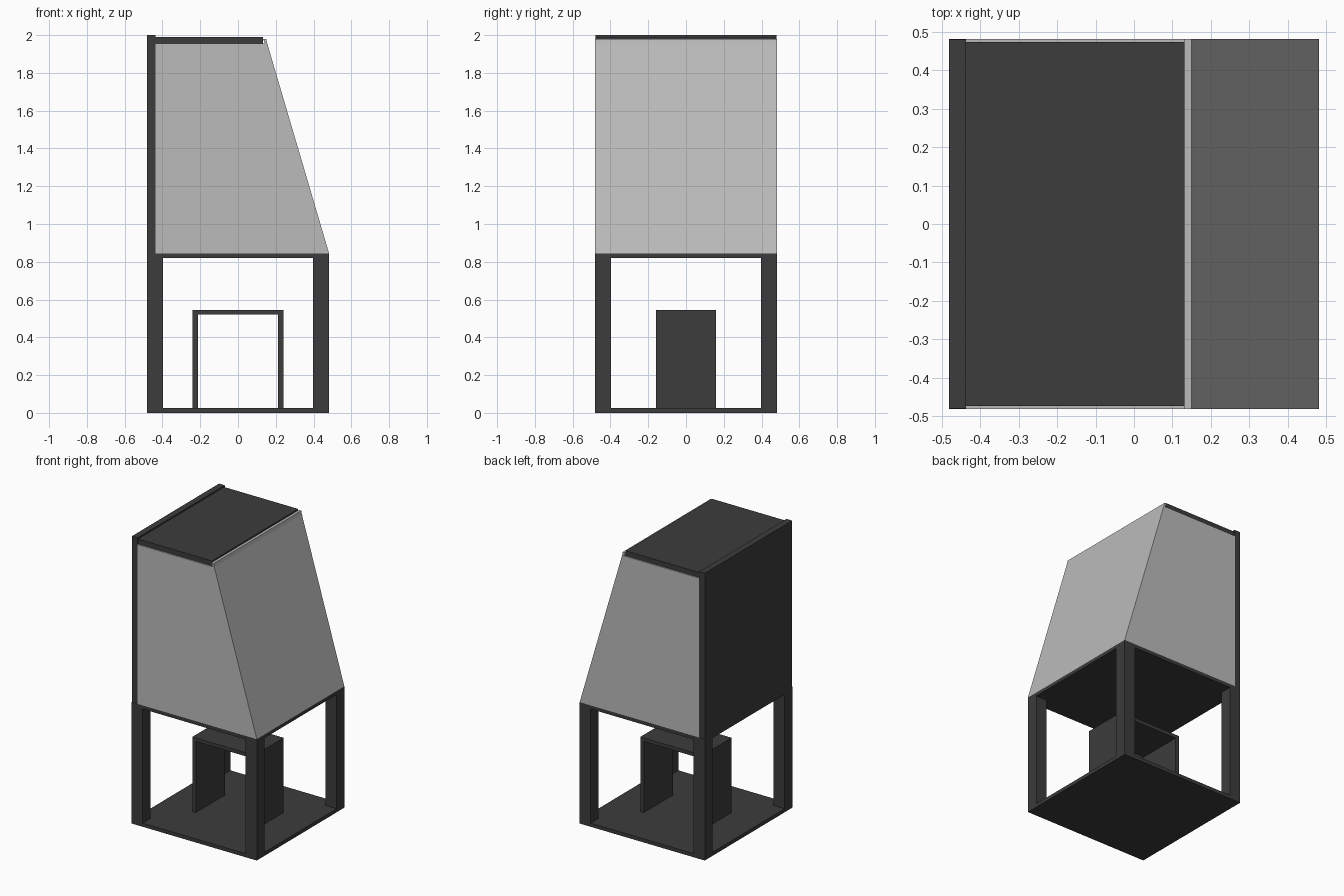
import bpy

if "Cube" in bpy.data.objects:
    bpy.data.objects.remove(bpy.data.objects["Cube"])


def material(name, grey):
    m = bpy.data.materials.new(name)
    m.diffuse_color = (grey, grey, grey, 1)
    m.use_nodes = True
    m.node_tree.nodes["Principled BSDF"].inputs["Base Color"].default_value = m.diffuse_color
    return m


DARK = material("dark_board", 0.045)
GLASS = material("light_pane", 0.5)


def prism(name, profile, y0, y1, mat):
    """Extrude an (x, z) profile, listed counter-clockwise seen from -y, along y."""
    n = len(profile)
    verts = [(x, y, z) for y in (y0, y1) for x, z in profile]
    faces = [list(range(n)), list(range(2 * n - 1, n - 1, -1))]
    faces += [[(i + 1) % n, i, n + i, n + (i + 1) % n] for i in range(n)]
    mesh = bpy.data.meshes.new(name)
    mesh.from_pydata(verts, [], faces)
    mesh.materials.append(mat)
    obj = bpy.data.objects.new(name, mesh)
    bpy.context.collection.objects.link(obj)
    return obj


def box(name, x0, x1, y0, y1, z0, z1, mat=DARK):
    return prism(name, [(x0, z0), (x1, z0), (x1, z1), (x0, z1)], y0, y1, mat)


W = 0.482        # half width of the cabinet
LEG = 0.085      # leg thickness
T = 0.025        # board thickness
SHELF = 0.845    # top of the shelf
PANE = 0.008     # side pane thickness

# Base, shelf and corner legs
box("base_board", -W, W, -W, W, 0, T)
box("shelf_board", -W, W, -W, W, SHELF - T, SHELF)
for sx, side in ((-1, "left"), (1, "right")):
    for sy, end in ((-1, "front"), (1, "back")):
        xs = sorted((sx * W, sx * (W - LEG)))
        ys = sorted((sy * W, sy * (W - LEG)))
        box(f"{end}_{side}_leg", *xs, *ys, T, SHELF - T)

# Small stool standing on the base
box("stool_top", -0.24, 0.24, -0.16, 0.16, 0.52, 0.545)
for s, side in ((-1, "left"), (1, "right")):
    xs = sorted((s * 0.24, s * 0.213))
    box(f"stool_{side}_side", *xs, -0.16, 0.16, T, 0.52)

# Upper back wall and roof
box("upper_wall", -W, -0.438, -W + 0.002, W - 0.002, SHELF, 2.0)
box("roof_board", -0.438, 0.132, -W + PANE, W - PANE, 1.955, 1.99)

# Side panes with a slanted edge
for s, side in ((-1, "front"), (1, "back")):
    ys = sorted((s * W, s * (W - PANE)))
    prism(f"{side}_side_pane",
          [(-0.438, SHELF), (0.470, SHELF), (0.143, 1.955), (-0.438, 1.955)],
          *ys, GLASS)

# Sloping pane
prism("sloping_pane",
      [(0.470, SHELF), (W, SHELF), (0.155, 1.955), (0.150, 1.98),
       (0.132, 1.98), (0.143, 1.955)],
      -W, W, GLASS)
